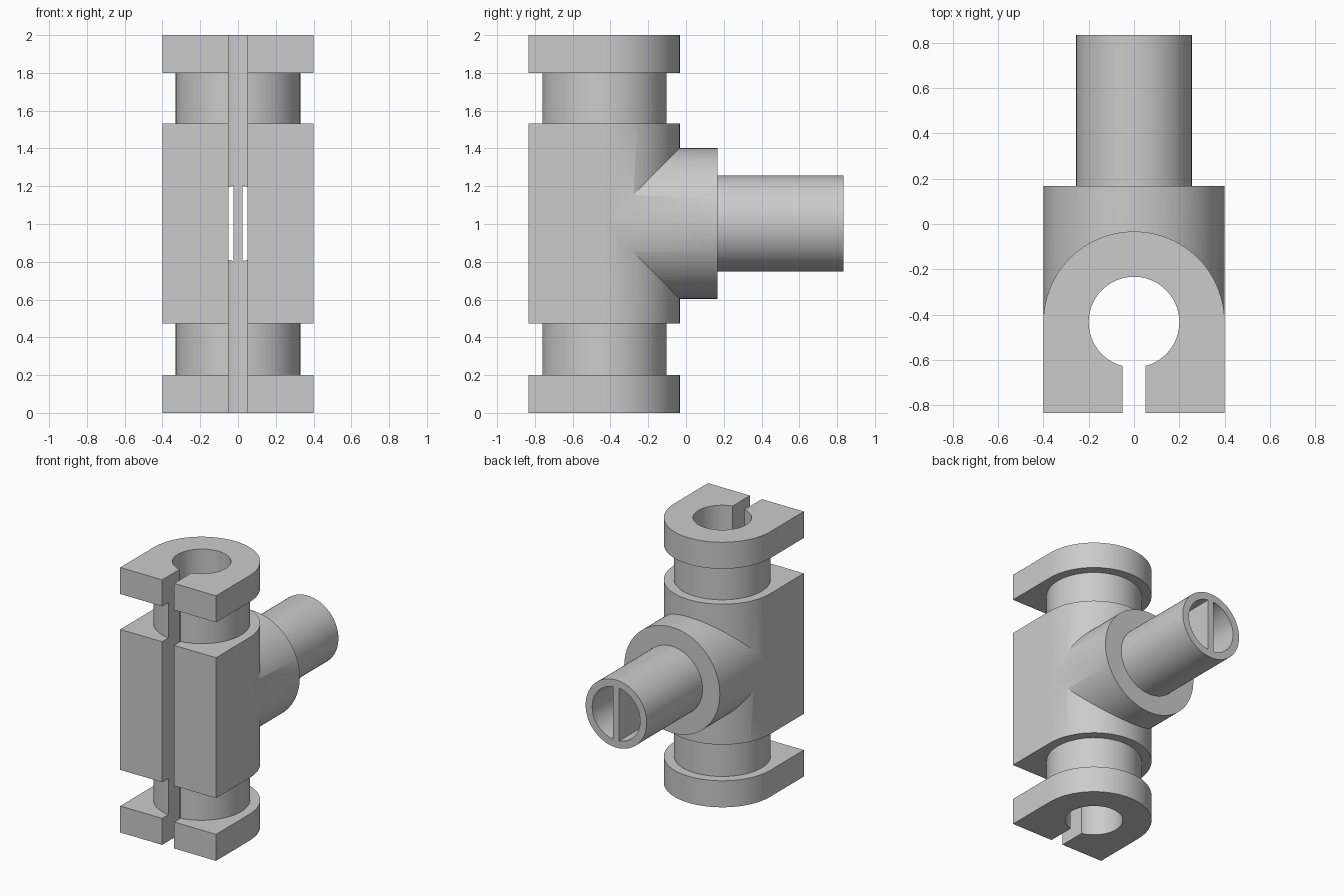
import bpy, bmesh
from math import sin, cos, pi
from mathutils import Matrix, Vector

cube = bpy.data.objects.get("Cube")
if cube:
    bpy.data.objects.remove(cube, do_unlink=True)

AXIS_Y = -0.433   # vertical bore axis
MID_Z = 1.003     # height of the side tube axis
END_Y = 0.833

grey = bpy.data.materials.new("mid grey")
grey.use_nodes = True
COLOUR = (0.6, 0.6, 0.6, 1)
grey.diffuse_color = COLOUR
grey.node_tree.nodes["Principled BSDF"].inputs["Base Color"].default_value = COLOUR


def arc(radius, start, end, steps):
    return [(radius * cos(start + (end - start) * i / steps),
             radius * sin(start + (end - start) * i / steps)) for i in range(steps + 1)]


def circle(radius, steps=96):
    return arc(radius, 0, 2 * pi, steps)[:-1]


def prism(name, outline, low, high, matrix):
    """Extrude an outline along local z, then place it."""
    bm = bmesh.new()
    face = bm.faces.new([bm.verts.new((x, y, low)) for x, y in outline])
    top = bmesh.ops.extrude_face_region(bm, geom=[face])["geom"]
    bmesh.ops.translate(bm, vec=Vector((0, 0, high - low)),
                        verts=[v for v in top if isinstance(v, bmesh.types.BMVert)])
    bm.transform(matrix)
    bmesh.ops.recalc_face_normals(bm, faces=bm.faces)
    mesh = bpy.data.meshes.new(name)
    bm.to_mesh(mesh)
    bm.free()
    mesh.materials.append(grey)
    obj = bpy.data.objects.new(name, mesh)
    bpy.context.collection.objects.link(obj)
    return obj


def combine(target, other, operation):
    """Apply a boolean and discard the second solid."""
    mod = target.modifiers.new(operation, "BOOLEAN")
    mod.operation = operation
    mod.solver = "EXACT"
    mod.object = other
    bpy.context.view_layer.objects.active = target
    bpy.ops.object.modifier_apply(modifier=mod.name)
    bpy.data.objects.remove(other, do_unlink=True)


upright = Matrix.Translation((0, AXIS_Y, 0))
# Local z runs along +y, local y points down
sideways = Matrix.Translation((0, 0, MID_Z)) @ Matrix.Rotation(-pi / 2, 4, "X")

# Square-fronted, round-backed blocks: base, body and top, on a round core
block = arc(0.4, 0, pi, 48) + [(-0.4, -0.4), (0.4, -0.4)]
fitting = prism("tee_fitting", circle(0.33), 0.1, 1.9, upright)
for name, low, high in (("base_block", 0, 0.2), ("body_block", 0.473, 1.533),
                        ("top_block", 1.8, 2)):
    combine(fitting, prism(name, block, low, high, upright), "UNION")

# Collar and side tube
combine(fitting, prism("collar", circle(0.399), AXIS_Y, 0.167, sideways), "UNION")
combine(fitting, prism("side_tube", circle(0.255), 0, END_Y, sideways), "UNION")

# Twin D-shaped channels, leaving a thin upright divider
half = [(x, y) for x, y in arc(0.2, -pi / 2 + 0.1253, pi / 2 - 0.1253, 48)]
for side in (1, -1):
    channel = [(side * x, y) for x, y in half]
    combine(fitting, prism("channel", channel, AXIS_Y + 0.05, 0.9, sideways), "DIFFERENCE")

# Vertical bore and front slot
combine(fitting, prism("bore", circle(0.2), -0.1, 2.1, upright), "DIFFERENCE")
slot = [(-0.05, -0.5), (0.05, -0.5), (0.05, -0.1), (-0.05, -0.1)]
combine(fitting, prism("slot", slot, -0.1, 2.1, upright), "DIFFERENCE")

# Smooth the round walls, keep the edges sharp
bpy.ops.object.select_all(action="DESELECT")
fitting.select_set(True)
bpy.context.view_layer.objects.active = fitting
bpy.ops.object.shade_smooth_by_angle(angle=pi / 6)
